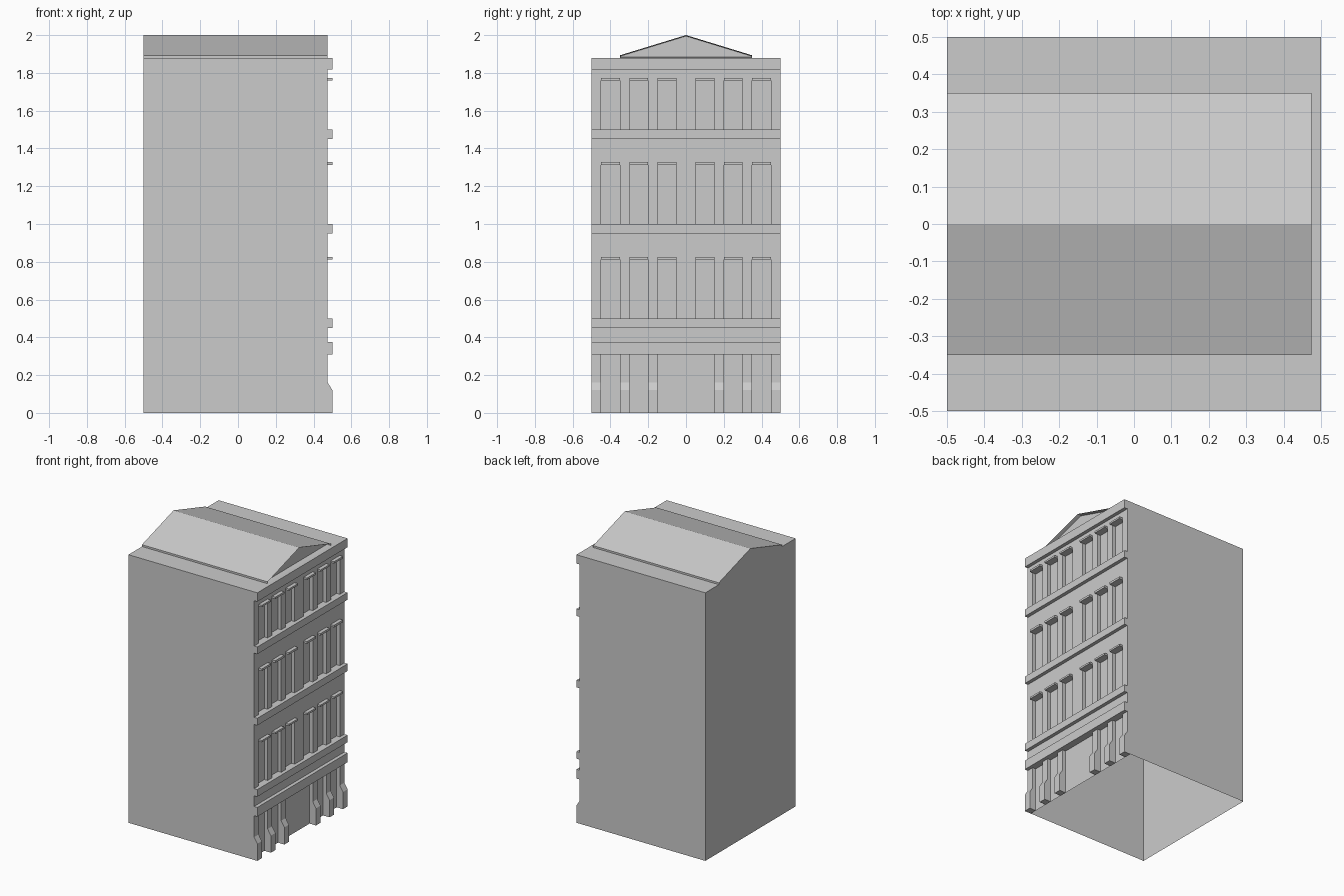
import bpy, bmesh
from mathutils import Vector

if "Cube" in bpy.data.objects:
    bpy.data.objects.remove(bpy.data.objects["Cube"])

BACK, RECESS, WALL, PROUD = -0.5, 0.425 + 0.025, 0.475, 0.5

# Facade columns (y cuts, mirrored) and storey rows (top z, kind)
half = [0.05, 0.15, 0.2, 0.3, 0.35, 0.45, 0.5]
ys = [-y for y in reversed(half)] + half
rows = [(0.12, 'base'), (0.16, 'slope'), (0.31, 'pier'), (0.375, 'band'), (0.45, 'wall'), (0.5, 'band')]
for win_top, lintel_top, wall_top, band_top in [(0.812, 0.825, 0.95, 1.0),
                                                (1.312, 1.327, 1.45, 1.5),
                                                (1.76, 1.773, 1.818, 1.88)]:
    rows += [(win_top, 'window'), (lintel_top, 'lintel'), (wall_top, 'wall'), (band_top, 'band')]
zs = [0.0] + [r[0] for r in rows]


def depth(i, k):
    """Facade x at the bottom and top of a cell."""
    kind = rows[k][1]
    opening = i % 2 == 1
    if kind == 'band':
        return PROUD, PROUD
    if kind == 'wall':
        return WALL, WALL
    if kind == 'lintel':
        return (PROUD, PROUD) if opening else (WALL, WALL)
    if kind == 'window':
        return (RECESS, RECESS) if opening else (WALL, WALL)
    if opening or i == 6:
        return RECESS, RECESS
    return {'base': (PROUD, PROUD), 'slope': (PROUD, WALL), 'pier': (WALL, WALL)}[kind]


def finish(bm, name):
    me = bpy.data.meshes.new(name)
    bm.to_mesh(me)
    bm.free()
    ob = bpy.data.objects.new(name, me)
    bpy.context.collection.objects.link(ob)
    return ob


# Building body: stepped facade with side, back and top walls, open underneath
bm = bmesh.new()


def quad(pts, normal):
    p = [Vector(q) for q in pts]
    if (p[2] - p[0]).cross(p[3] - p[1]).dot(Vector(normal)) < 0:
        p.reverse()
    bm.faces.new([bm.verts.new(q) for q in p])


nc, nr = len(ys) - 1, len(rows)
for k in range(nr):
    z0, z1 = zs[k], zs[k + 1]
    for i in range(nc):
        y0, y1 = ys[i], ys[i + 1]
        a, b = depth(i, k)
        quad([(a, y0, z0), (a, y1, z0), (b, y1, z1), (b, y0, z1)], (1, 0, 0))
        # step or roof above this cell
        c = depth(i, k + 1)[0] if k + 1 < nr else BACK
        if abs(b - c) > 1e-5:
            quad([(b, y0, z1), (b, y1, z1), (c, y1, z1), (c, y0, z1)], (0, 0, b - c))
        # feet of the piers
        if k == 0 and a > RECESS:
            quad([(a, y0, 0), (a, y1, 0), (RECESS, y1, 0), (RECESS, y0, 0)], (0, 0, -1))
    # steps between columns, outer side walls included
    for j in range(nc + 1):
        a0, a1 = depth(j - 1, k) if j > 0 else (BACK, BACK)
        b0, b1 = depth(j, k) if j < nc else (BACK, BACK)
        if abs(a0 - b0) > 1e-5:
            y = ys[j]
            quad([(a0, y, z0), (b0, y, z0), (b1, y, z1), (a1, y, z1)], (0, a0 - b0, 0))
quad([(BACK, -0.5, 0), (BACK, 0.5, 0), (BACK, 0.5, 1.88), (BACK, -0.5, 1.88)], (-1, 0, 0))
bmesh.ops.remove_doubles(bm, verts=bm.verts, dist=1e-5)
bmesh.ops.dissolve_limit(bm, angle_limit=0.01, verts=bm.verts, edges=bm.edges)
finish(bm, "building_body")

# Gabled roof with a recessed pediment at the facade end
bm = bmesh.new()
profile = [(-0.35, 1.88), (0.35, 1.88), (0.35, 1.893), (0, 2.0), (-0.35, 1.893)]
front = [bm.verts.new((WALL, y, z)) for y, z in profile]
back = [bm.verts.new((BACK, y, z)) for y, z in profile]
pediment = bm.faces.new(front)
bm.faces.new(back[::-1])
for n in range(1, 5):
    m = (n + 1) % 5
    bm.faces.new([front[n], back[n], back[m], front[m]])
bm.normal_update()
bmesh.ops.inset_region(bm, faces=[pediment], thickness=0.005, use_boundary=True, use_even_offset=True)
bmesh.ops.translate(bm, verts=pediment.verts[:], vec=(-0.025, 0, 0))
finish(bm, "gabled_roof")
